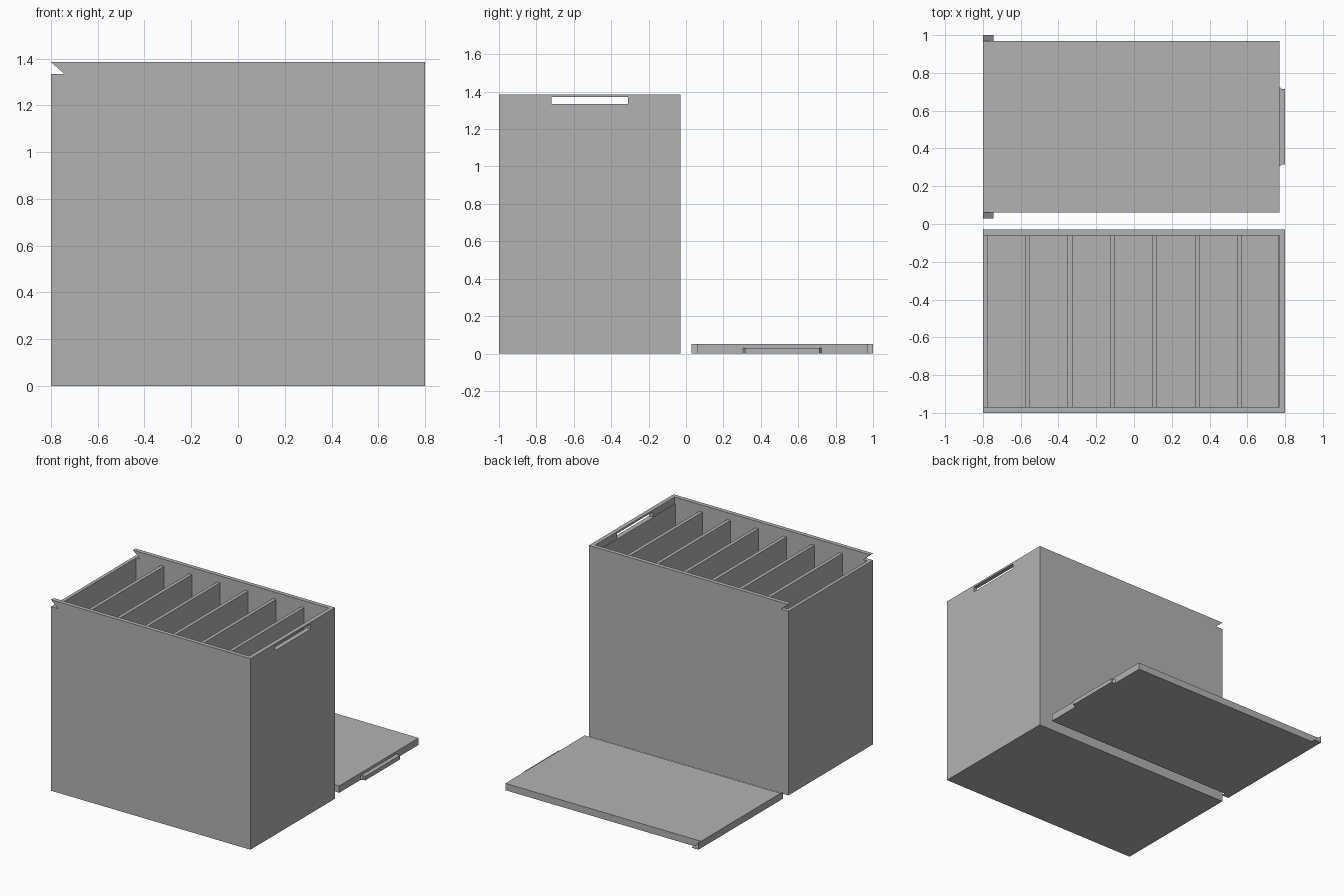
import bpy, bmesh
from mathutils import Vector

cube = bpy.data.objects.get("Cube")
if cube:
    bpy.data.objects.remove(cube, do_unlink=True)

grey = bpy.data.materials.new("plain grey")
grey.use_nodes = True
tone = (0.45, 0.45, 0.45, 1)
grey.diffuse_color = tone
grey.node_tree.nodes["Principled BSDF"].inputs["Base Color"].default_value = tone


def prism(name, points, push):
    """Extrude a flat polygon along the push vector."""
    bm = bmesh.new()
    base = bm.faces.new([bm.verts.new(p) for p in points])
    out = bmesh.ops.extrude_face_region(bm, geom=[base], use_keep_orig=True)
    moved = [g for g in out["geom"] if isinstance(g, bmesh.types.BMVert)]
    bmesh.ops.translate(bm, verts=moved, vec=Vector(push))
    bmesh.ops.recalc_face_normals(bm, faces=bm.faces)
    mesh = bpy.data.meshes.new(name)
    bm.to_mesh(mesh)
    bm.free()
    mesh.materials.append(grey)
    obj = bpy.data.objects.new(name, mesh)
    bpy.context.collection.objects.link(obj)
    return obj


def block(name, x, y, z):
    corners = [(x[0], y[0], z[0]), (x[1], y[0], z[0]), (x[1], y[1], z[0]), (x[0], y[1], z[0])]
    return prism(name, corners, (0, 0, z[1] - z[0]))


def combine(target, tool, operation):
    """Apply a boolean and discard the tool."""
    tool.hide_render = True
    mod = target.modifiers.new(operation.lower(), 'BOOLEAN')
    mod.operation, mod.solver, mod.object = operation, 'EXACT', tool
    bpy.context.view_layer.objects.active = target
    bpy.ops.object.modifier_apply(modifier=mod.name)
    bpy.data.objects.remove(tool, do_unlink=True)


# Box proportions
TOP, RIM, FLOOR = 1.385, 1.335, 0.03
FRONT, BACK = -1.0, -0.03
INNER = (-0.97, -0.06)
PITCH, HALF = 0.2245, 0.0125
FIRST = -0.7875

# Box body: open headspace, then seven compartments between thin dividers
box = block("box", (-0.8, 0.8), (FRONT, BACK), (0, TOP))
combine(box, block("headspace", (-0.9, 0.77), INNER, (RIM, 1.5)), 'DIFFERENCE')
for i in range(7):
    x = FIRST + i * PITCH
    right = 0.765 if i == 6 else x + PITCH - HALF
    combine(box, block("compartment", (x + HALF, right), INNER, (FLOOR, 1.36)), 'DIFFERENCE')

# Latch slot in one end, slanted notches at the other
combine(box, block("slot", (0.7, 0.9), (-0.72, -0.31), (RIM, 1.372)), 'DIFFERENCE')
notch = [(-0.8, -1.1, TOP), (-0.743, -1.1, RIM), (-0.86, -1.1, RIM), (-0.86, -1.1, TOP)]
combine(box, prism("notch", notch, (0, 1.2, 0)), 'DIFFERENCE')

# Lid: flat slab, wedge ears that fit the notches, and a latch tab
lid = block("lid", (-0.8, 0.77), (0.06, 0.97), (0, 0.05))
for start in (0.03, 0.95):
    wedge = [(-0.8, start, 0), (-0.743, start, 0), (-0.8, start, 0.05)]
    combine(lid, prism("ear", wedge, (0, 0.05, 0)), 'UNION')
tab = [(0.7, 0.305, 0), (0.77, 0.305, 0), (0.782, 0.315, 0), (0.8, 0.315, 0),
       (0.8, 0.715, 0), (0.782, 0.715, 0), (0.77, 0.725, 0), (0.7, 0.725, 0)]
combine(lid, prism("tab", tab, (0, 0, 0.03)), 'UNION')
